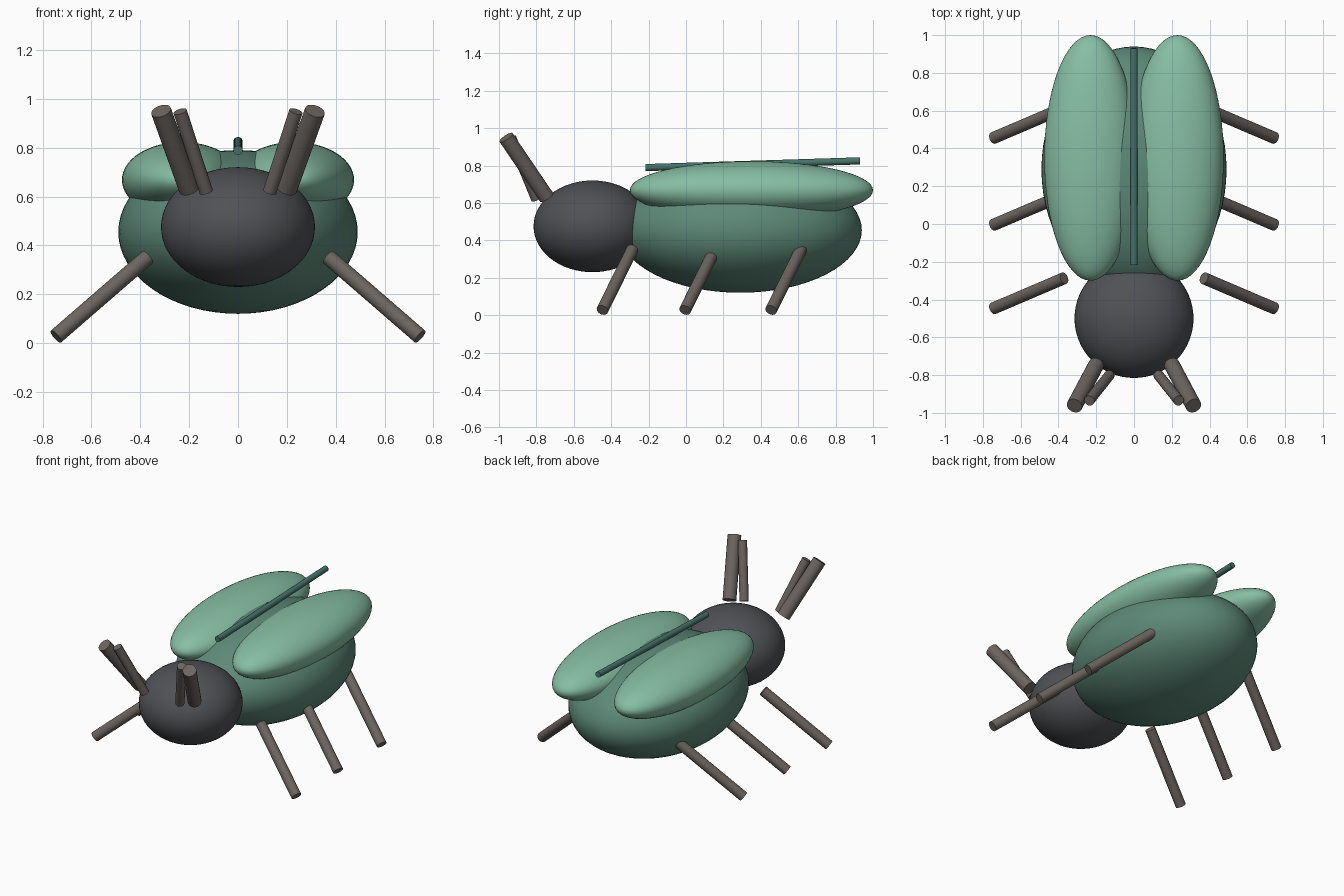
import bpy
from mathutils import Vector

if "Cube" in bpy.data.objects:
    bpy.data.objects.remove(bpy.data.objects["Cube"])


def material(name, rgb):
    m = bpy.data.materials.new(name)
    m.diffuse_color = (*rgb, 1)
    m.use_nodes = True
    m.node_tree.nodes["Principled BSDF"].inputs["Base Color"].default_value = m.diffuse_color
    return m


BODY = material("dark_green", (0.11, 0.25, 0.19))
WING = material("light_green", (0.24, 0.51, 0.37))
HEAD = material("charcoal", (0.08, 0.083, 0.09))
LIMB = material("warm_grey", (0.15, 0.13, 0.12))
SEAM = material("seam_green", (0.06, 0.17, 0.14))


def finish(name, mat):
    ob = bpy.context.object
    ob.name = name
    ob.data.materials.append(mat)
    bpy.ops.object.transform_apply(location=False, rotation=False, scale=True)
    bpy.ops.object.shade_smooth_by_angle()


def ellipsoid(name, centre, radii, mat):
    bpy.ops.mesh.primitive_uv_sphere_add(segments=64, ring_count=32, location=centre)
    bpy.context.object.scale = radii
    finish(name, mat)


def rod(name, a, b, r, mat):
    a, b = Vector(a), Vector(b)
    d = b - a
    bpy.ops.mesh.primitive_cylinder_add(
        vertices=24, radius=r, depth=d.length, location=(a + b) / 2,
        rotation=d.to_track_quat('Z', 'Y').to_euler())
    finish(name, mat)


# Abdomen and head
ellipsoid("abdomen", (0, 0.29, 0.455), (0.49, 0.65, 0.335), BODY)
ellipsoid("head", (0, -0.5, 0.475), (0.315, 0.315, 0.245), HEAD)

# Raised seam between the wing cases
rod("wing_seam", (0, -0.217, 0.789), (0, 0.93, 0.825), 0.019, SEAM)

for side, s in (("left", -1), ("right", 1)):
    # Wing case
    ellipsoid(f"{side}_wing_case", (s * 0.23, 0.35, 0.668), (0.245, 0.65, 0.155), WING)

    # Three legs
    for label, y in (("front", -0.447), ("middle", -0.005), ("rear", 0.455)):
        rod(f"{side}_{label}_leg", (s * 0.37, y + 0.16, 0.352),
            (s * 0.745, y, 0.027), 0.032, LIMB)

    # Thick outer and thin inner antennae
    rod(f"{side}_outer_antenna", (s * 0.2, -0.745, 0.63),
        (s * 0.315, -0.962, 0.95), 0.042, LIMB)
    rod(f"{side}_inner_antenna", (s * 0.13, -0.80, 0.62),
        (s * 0.237, -0.935, 0.948), 0.028, LIMB)
